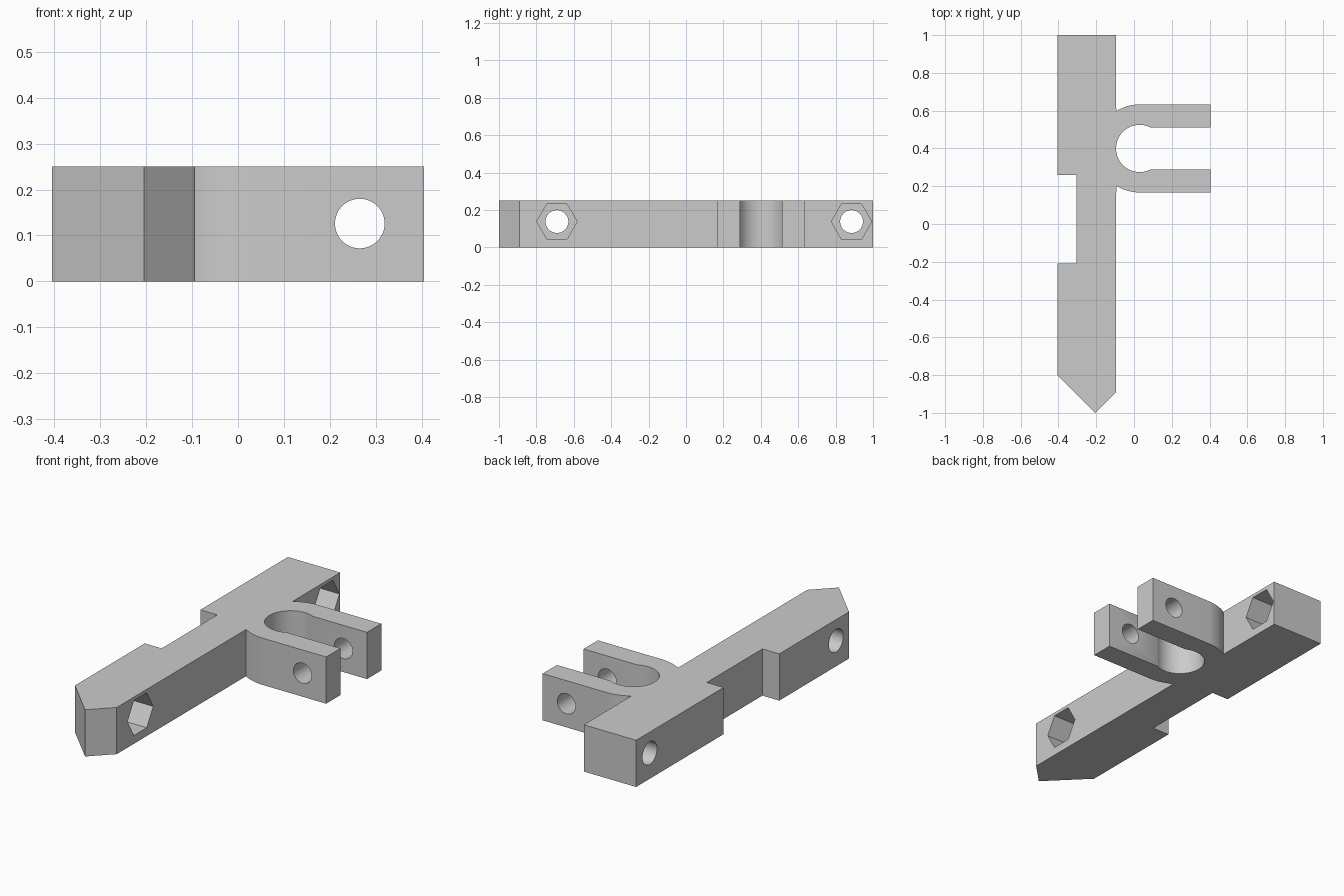
import bpy, bmesh, math
from mathutils import Matrix

if "Cube" in bpy.data.objects:
    bpy.data.objects.remove(bpy.data.objects["Cube"])

H = 0.25                      # thickness of the part
CX, CY = 0.03, 0.40           # centre of the fork's rounded root

grey = bpy.data.materials.new("plain grey")
grey.diffuse_color = (0.6, 0.6, 0.6, 1)
grey.use_nodes = True
grey.node_tree.nodes["Principled BSDF"].inputs["Base Color"].default_value = grey.diffuse_color


def arc(r, a0, a1, n):
    """Points on a circle about the fork root, angles in degrees."""
    return [(CX + r * math.cos(math.radians(a0 + (a1 - a0) * i / n)),
             CY + r * math.sin(math.radians(a0 + (a1 - a0) * i / n))) for i in range(n + 1)]


def add_object(name, bm):
    bmesh.ops.recalc_face_normals(bm, faces=bm.faces)
    mesh = bpy.data.meshes.new(name)
    bm.to_mesh(mesh)
    bm.free()
    mesh.materials.append(grey)
    obj = bpy.data.objects.new(name, mesh)
    bpy.context.collection.objects.link(obj)
    return obj


def prism_cutter(name, centre, radius, length, sides, axis):
    """Prism along x or y used to cut a hole."""
    bm = bmesh.new()
    turn = Matrix.Rotation(math.pi / 2, 4, 'Y' if axis == 'x' else 'X')
    # point the first corner of the prism along y when lying on x
    spin = Matrix.Rotation(math.pi / 2 if axis == 'x' else 0, 4, 'Z')
    bmesh.ops.create_cone(bm, cap_ends=True, segments=sides, radius1=radius, radius2=radius,
                          depth=length, matrix=Matrix.Translation(centre) @ turn @ spin)
    if sides == 6:            # keep corners pointing along +y and -y
        far = max(bm.verts, key=lambda v: v.co.z).co.z - centre[2]
        if far > radius * 0.95:
            bmesh.ops.rotate(bm, verts=bm.verts, cent=centre,
                             matrix=Matrix.Rotation(math.pi / 6, 3, 'X'))
    obj = add_object(name, bm)
    obj.hide_render = True
    obj.hide_viewport = True
    return obj


# Outline: pointed bar with side notch, plus the fork
root = math.degrees(math.acos(-0.125 / 0.235))     # where the outer curve meets the bar
slot = math.degrees(math.asin(0.112 / 0.125))      # where the inner curve meets the slot
outline = [(-0.405, 1), (-0.405, 0.26), (-0.305, 0.26), (-0.305, -0.21), (-0.405, -0.21),
           (-0.405, -0.80), (-0.205, -1), (-0.095, -0.89)]
outline += arc(0.233, 360 - root, 270, 10)
outline += [(0.405, CY - 0.233), (0.405, CY - 0.112)]
outline += arc(0.125, 360 - slot, slot, 48)
outline += [(0.405, CY + 0.112), (0.405, CY + 0.233)]
outline += arc(0.233, 90, root, 10)
outline += [(-0.095, 1)]

bm = bmesh.new()
base = bm.faces.new([bm.verts.new((x, y, 0)) for x, y in outline])
top = bmesh.ops.extrude_face_region(bm, geom=[base])
bmesh.ops.translate(bm, vec=(0, 0, H),
                    verts=[v for v in top["geom"] if isinstance(v, bmesh.types.BMVert)])
body = add_object("forked_bar", bm)

# Cross hole through both arms, bolt holes and hexagonal nut pockets in the bar
cutters = [prism_cutter("arm_hole_cutter", (0.265, CY, 0.126), 0.054, 0.8, 48, 'y')]
for tag, y in (("front", -0.69), ("back", 0.885)):
    cutters.append(prism_cutter(tag + "_bolt_cutter", (-0.25, y, 0.138), 0.061, 0.6, 48, 'x'))
    cutters.append(prism_cutter(tag + "_nut_cutter", (-0.15, y, 0.138), 0.108, 0.21, 6, 'x'))
for cutter in cutters:
    cut = body.modifiers.new(cutter.name, 'BOOLEAN')
    cut.operation = 'DIFFERENCE'
    cut.solver = 'EXACT'
    cut.object = cutter

# Apply the cuts, then smooth the curved walls only
bpy.context.view_layer.objects.active = body
body.select_set(True)
for name in [m.name for m in body.modifiers]:
    bpy.ops.object.modifier_apply(modifier=name)
for cutter in cutters:
    bpy.data.objects.remove(cutter)
bpy.ops.object.shade_smooth_by_angle(angle=math.radians(25))
